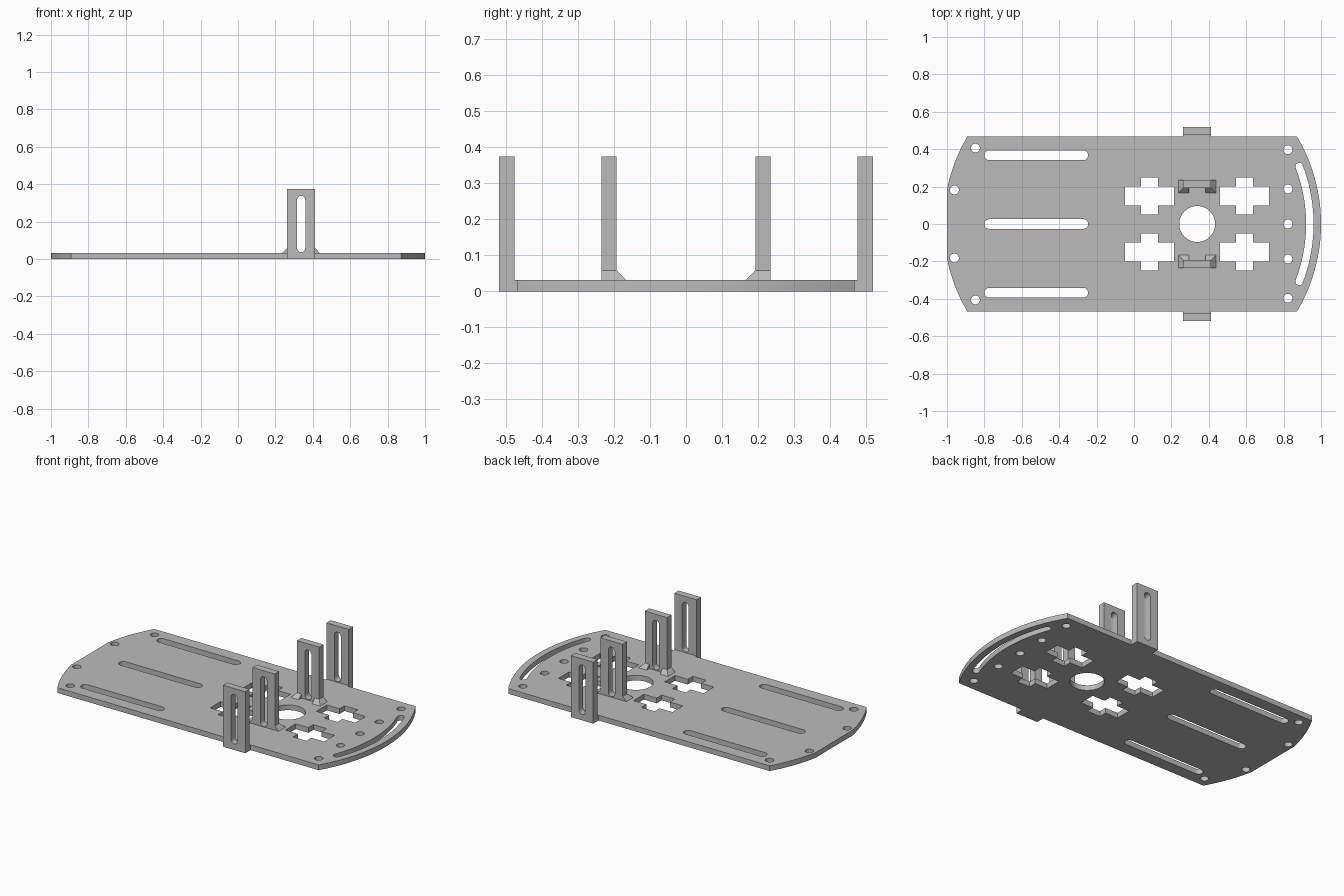
import bpy, bmesh
from math import sin, cos, pi, sqrt, asin

if "Cube" in bpy.data.objects:
    bpy.data.objects.remove(bpy.data.objects["Cube"])

grey = bpy.data.materials.new("plain grey")
grey.diffuse_color = (0.5, 0.5, 0.5, 1)
grey.use_nodes = True
grey.node_tree.nodes["Principled BSDF"].inputs["Base Color"].default_value = grey.diffuse_color
THICK = 0.032


def arc(cx, cy, r, a0, a1, n):
    return [(cx + r * cos(a0 + (a1 - a0) * i / n), cy + r * sin(a0 + (a1 - a0) * i / n))
            for i in range(n + 1)]


def circle(cx, cy, r, n=24):
    return arc(cx, cy, r, 0, 2 * pi, n)[:-1]


def rect(x0, y0, x1, y1):
    return [(x0, y0), (x1, y0), (x1, y1), (x0, y1)]


def slot_x(x0, x1, y, r):
    return arc(x1 - r, y, r, -pi / 2, pi / 2, 10) + arc(x0 + r, y, r, pi / 2, 3 * pi / 2, 10)


def slot_y(x, y0, y1, r):
    return arc(x, y1 - r, r, 0, pi, 10) + arc(x, y0 + r, r, pi, 2 * pi, 10)


def cross(cx, cy, a=0.131, b=0.05, c=0.045, d=0.098):
    pts = [(a, -b), (a, b), (c, b), (c, d), (-c, d), (-c, b),
           (-a, b), (-a, -b), (-c, -b), (-c, -d), (c, -d), (c, -b)]
    return [(cx + x, cy + y) for x, y in pts]


def sheet(name, loops, thick, loc, rot=(0, 0, 0)):
    """Flat part: first loop is the outline, the others are holes."""
    cu = bpy.data.curves.new(name, 'CURVE')
    cu.dimensions, cu.fill_mode, cu.extrude = '2D', 'BOTH', thick / 2
    for loop in loops:
        s = cu.splines.new('POLY')
        s.points.add(len(loop) - 1)
        for p, (x, y) in zip(s.points, loop):
            p.co = (x, y, 0, 1)
        s.use_cyclic_u = True
    ob = bpy.data.objects.new(name, cu)
    bpy.context.collection.objects.link(ob)
    ob.location, ob.rotation_euler = loc, rot
    bpy.ops.object.select_all(action='DESELECT')
    ob.select_set(True)
    bpy.context.view_layer.objects.active = ob
    bpy.ops.object.convert(target='MESH')
    ob = bpy.context.object
    bm = bmesh.new()
    bm.from_mesh(ob.data)
    bmesh.ops.remove_doubles(bm, verts=bm.verts, dist=1e-5)
    bmesh.ops.recalc_face_normals(bm, faces=bm.faces)
    bm.to_mesh(ob.data)
    bm.free()
    ob.data.materials.clear()
    ob.data.materials.append(grey)
    bpy.ops.object.shade_smooth_by_angle()
    return ob


# Base plate outline: curved right end, left end curved with a flat middle, side tabs
H, BX, BW = 0.468, 0.338, 0.075
RC, RR = 0.085, 0.915
LC, LR = -0.088, 0.93
ar = asin(H / RR)
a1, a2 = asin(H / LR), asin(0.18 / LR)
outline = arc(RC, 0, RR, -ar, ar, 32)
outline += [(BX + BW, H), (BX + BW, 0.48), (BX - BW, 0.48), (BX - BW, H)]
outline += arc(LC, 0, LR, pi - a1, pi - a2, 10) + arc(LC, 0, LR, pi + a2, pi + a1, 10)
outline += [(BX - BW, -H), (BX - BW, -0.48), (BX + BW, -0.48), (BX + BW, -H)]

# Holes in the plate
holes = [circle(BX, 0, 0.096, 40)]
holes += [slot_x(-0.8, -0.245, y, 0.026) for y in (-0.367, 0, 0.367)]
holes += [circle(0.823, y, 0.024) for y in (-0.397, -0.187, 0, 0.187, 0.397)]
for s in (-1, 1):
    holes += [circle(-0.848, s * 0.406, 0.024), circle(-0.96, s * 0.182, 0.024)]
    holes += [cross(0.083, s * 0.15), cross(0.59, s * 0.15)]
t, r, w = 0.368, 0.855, 0.02
holes.append(arc(RC, 0, r + w, -t, t, 24)
             + arc(RC + r * cos(t), r * sin(t), w, t, t + pi, 8)[1:-1]
             + arc(RC, 0, r - w, t, -t, 24)
             + arc(RC + r * cos(t), -r * sin(t), w, pi - t, 2 * pi - t, 8)[1:-1])
sheet("base_plate", [outline] + holes, THICK, (0, 0, THICK / 2))


def foot(name, s):
    """Pair of sloped gussets at the foot of an inner bracket."""
    bm = bmesh.new()
    for m in (-1, 1):
        lo = [(0.045, 0.235), (0.1, 0.235), (0.1, 0.167), (0.045, 0.167)]
        hi = [(0.045, 0.235), (BW, 0.235), (BW, 0.193), (0.045, 0.193)]
        vb = [bm.verts.new((BX + m * x, s * y, THICK)) for x, y in lo]
        vt = [bm.verts.new((BX + m * x, s * y, 0.058)) for x, y in hi]
        bm.faces.new(vb)
        bm.faces.new(vt)
        for i in range(4):
            j = (i + 1) % 4
            bm.faces.new((vb[i], vb[j], vt[j], vt[i]))
    bmesh.ops.recalc_face_normals(bm, faces=bm.faces)
    me = bpy.data.meshes.new(name)
    bm.to_mesh(me)
    bm.free()
    me.materials.append(grey)
    bpy.context.collection.objects.link(bpy.data.objects.new(name, me))


# Upright slotted brackets: outer ones hang on the tabs, inner ones stand on the plate
for side, s in (("front", -1), ("back", 1)):
    for kind, y, z0 in (("outer", 0.498, 0), ("inner", 0.214, THICK)):
        sheet(f"{side}_{kind}_bracket",
              [rect(BX - BW, z0, BX + BW, 0.375), slot_y(BX, 0.036, 0.338, 0.022)],
              0.042, (0, s * y, 0), (pi / 2, 0, 0))
    foot(f"{side}_bracket_foot", s)
